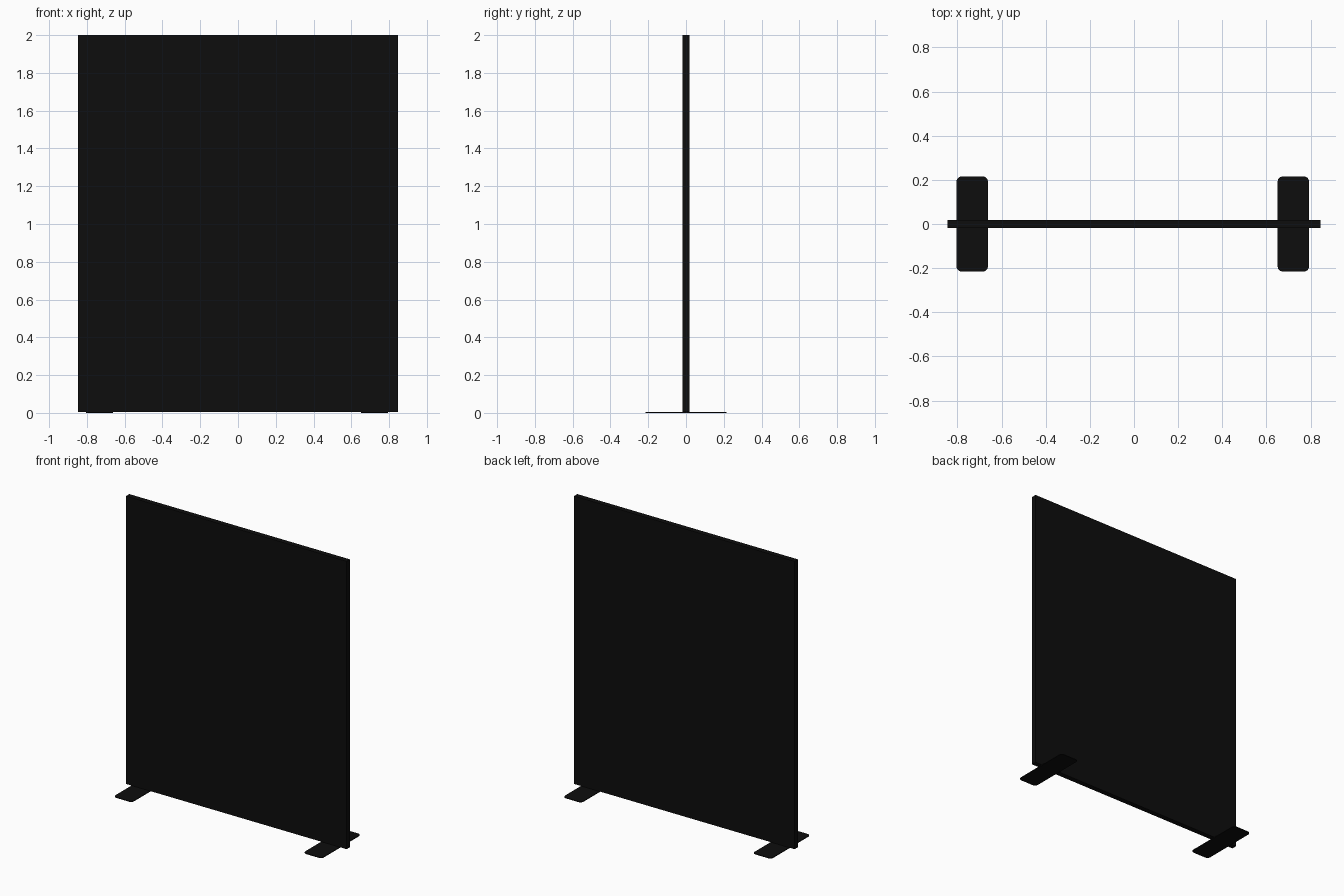
import bpy, bmesh
from mathutils import Matrix

if "Cube" in bpy.data.objects:
    bpy.data.objects.remove(bpy.data.objects["Cube"])

black = bpy.data.materials.new("matte_black")
black.diffuse_color = (0.004, 0.004, 0.004, 1)
black.use_nodes = True
black.node_tree.nodes["Principled BSDF"].inputs["Base Color"].default_value = black.diffuse_color


def box(name, lo, hi, corner=0.0):
    """Box between two corners, with optionally rounded vertical edges."""
    size = [b - a for a, b in zip(lo, hi)]
    mid = [(a + b) / 2 for a, b in zip(lo, hi)]
    bm = bmesh.new()
    bmesh.ops.create_cube(bm, size=1, matrix=Matrix.Diagonal((*size, 1)))
    if corner:
        upright = [e for e in bm.edges
                   if abs(e.verts[0].co.z - e.verts[1].co.z) > size[2] / 2]
        bmesh.ops.bevel(bm, geom=upright, offset=corner, segments=5,
                        profile=0.5, affect='EDGES')
    mesh = bpy.data.meshes.new(name)
    bm.to_mesh(mesh)
    bm.free()
    mesh.materials.append(black)
    obj = bpy.data.objects.new(name, mesh)
    obj.location = mid
    bpy.context.collection.objects.link(obj)
    return obj


# Upright screen
box("screen_panel", (-0.846, -0.018, 0.005), (0.846, 0.018, 2.0))

# Flat base plates with rounded corners
for name, x in (("left_foot", -0.733), ("right_foot", 0.722)):
    box(name, (x - 0.071, -0.215, 0), (x + 0.071, 0.215, 0.005), 0.022)
